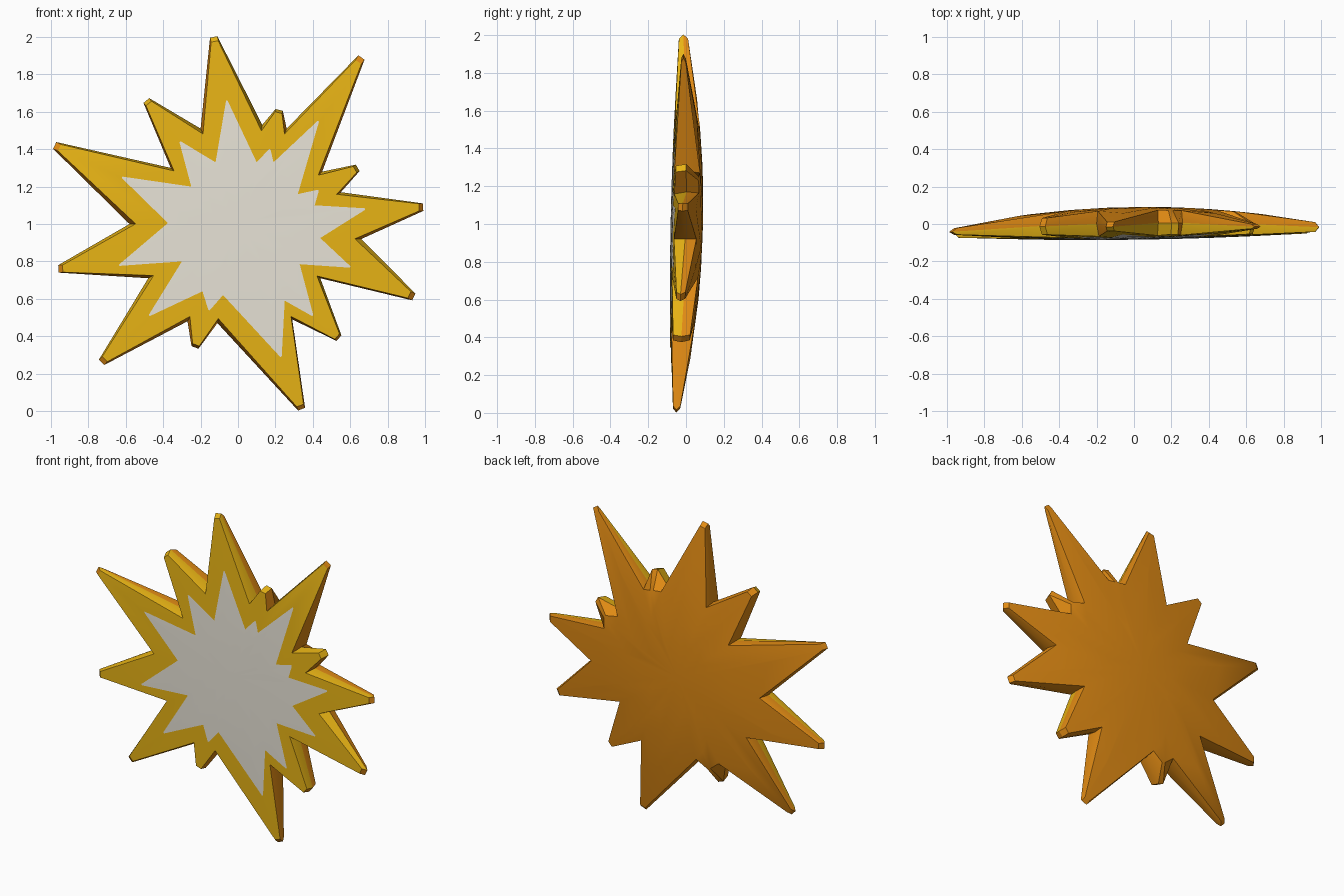
import bpy, bmesh, math
from mathutils import Vector

if "Cube" in bpy.data.objects:
    bpy.data.objects.remove(bpy.data.objects["Cube"])

# Star corners, clockwise from the top tip: outer x, z then inner panel x, z (tips and valleys alternate)
CORNERS = [
    (-.13, 2.0, -.06, 1.66), (.13, 1.53, .10, 1.33),
    (.22, 1.61, .17, 1.40), (.26, 1.51, .19, 1.33),
    (.66, 1.89, .43, 1.55), (.45, 1.28, .32, 1.16),
    (.64, 1.30, .43, 1.18), (.55, 1.17, .41, 1.10),
    (.99, 1.09, .68, 1.08), (.66, .92, .44, .925),
    (.94, .61, .60, .77), (.44, .71, .33, .785),
    (.54, .39, .40, .51), (.29, .49, .25, .59),
    (.34, .01, .23, .29), (-.11, .47, -.08, .62),
    (-.23, .34, -.155, .54), (-.27, .48, -.19, .64),
    (-.73, .26, -.475, .51), (-.48, .71, -.30, .80),
    (-.96, .76, -.635, .78), (-.58, 1.0, -.375, 1.005),
    (-.98, 1.42, -.62, 1.25), (-.36, 1.30, -.25, 1.20),
    (-.49, 1.66, -.31, 1.44), (-.20, 1.51, -.12, 1.33)]
MID = Vector((0, 1))


def material(name, rgb):
    m = bpy.data.materials.new(name)
    m.diffuse_color = (*rgb, 1)
    m.use_nodes = True
    m.node_tree.nodes["Principled BSDF"].inputs["Base Color"].default_value = m.diffuse_color
    return m


def tilt(p):
    return -.03 + .013 * p.x + .02 * (p.y - 1)


def front(p):
    return tilt(p) - .05 + .025 * (p - MID).length_squared


def back(p):
    return tilt(p) + .12 - .1 * (p - MID).length_squared


def middle(p):
    return (front(p) + back(p)) / 2


# Blunt each tip with two points; remember how far the front and back edges step in
outer, inner, front_in, back_in = [], [], [], []
for i, (ox, oz, ix, iz) in enumerate(CORNERS):
    o, n = Vector((ox, oz)), Vector((ix, iz))
    if i % 2:
        outer.append(o)
        inner.append(n)
        front_in.append(.16)
        back_in.append(.08)
    else:
        d = (o - n).normalized()
        side = Vector((-d.y, d.x))
        short = (o - MID).length < .75
        for s in (1, -1):
            outer.append(o + side * s * .02)
            inner.append(n + side * s * .004)
            front_in.append(.07)
            back_in.append(.5 if short else .07)

front_edge = [o.lerp(n, t) for o, n, t in zip(outer, inner, front_in)]
back_edge = [o.lerp(n, t) for o, n, t in zip(outer, inner, back_in)]
core = [MID.lerp(n, .55) for n in inner]

bm = bmesh.new()


def ring(points, depth):
    return [bm.verts.new((p.x, depth(p), p.y)) for p in points]


def bridge(a, b, mat):
    faces = []
    for i in range(len(a)):
        j = (i + 1) % len(a)
        f = bm.faces.new((a[i], a[j], b[j], b[i]))
        f.material_index = mat
        faces.append(f)
    return faces


def cap(a, depth, mat):
    c = bm.verts.new((MID.x, depth(MID), MID.y))
    for i in range(len(a)):
        bm.faces.new((a[i], a[(i + 1) % len(a)], c)).material_index = mat


WHITE, YELLOW, ORANGE = range(3)
# Front: pale panel, yellow border
f_core, f_panel = ring(core, front), ring(inner, front)
f_edge, rim = ring(front_edge, front), ring(outer, middle)
cap(f_core, front, WHITE)
bridge(f_core, f_panel, WHITE)
bridge(f_panel, f_edge, YELLOW)
# Sides: front half and rear half
wall = bridge(f_edge, rim, ORANGE)
b_edge, b_panel, b_core = ring(back_edge, back), ring(inner, back), ring(core, back)
bridge(rim, b_edge, ORANGE)
# Domed back
bridge(b_edge, b_panel, ORANGE)
bridge(b_panel, b_core, ORANGE)
cap(b_core, back, ORANGE)

bmesh.ops.recalc_face_normals(bm, faces=bm.faces)
# Yellow wraps over the upward-facing front walls
for f in wall:
    f.normal_update()
    if f.normal.z > .3:
        f.material_index = YELLOW

mesh = bpy.data.meshes.new("burst")
bm.to_mesh(mesh)
bm.free()
for m in (material("pale_panel", (.88, .84, .74)),
          material("yellow_border", (.87, .49, .008)),
          material("orange_body", (.76, .26, .007))):
    mesh.materials.append(m)
burst = bpy.data.objects.new("spiky_burst", mesh)
bpy.context.collection.objects.link(burst)
bpy.context.view_layer.objects.active = burst
burst.select_set(True)
bpy.ops.object.shade_smooth_by_angle(angle=math.radians(32))
